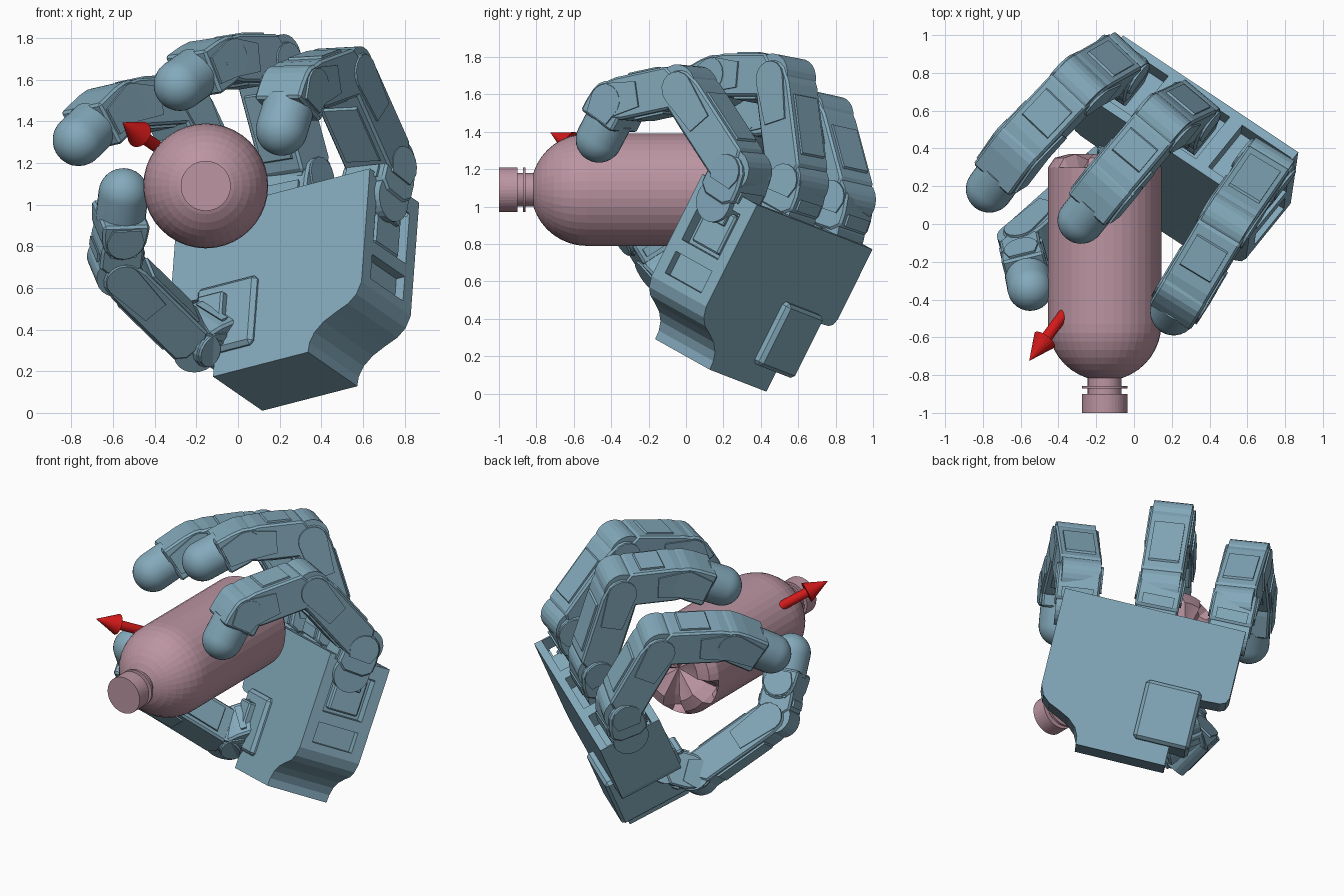
import bpy, bmesh, math
from mathutils import Vector as V, Matrix

if "Cube" in bpy.data.objects:
    bpy.data.objects.remove(bpy.data.objects["Cube"])

def material(name, rgb):
    m = bpy.data.materials.new(name)
    m.diffuse_color = (*rgb, 1)
    m.use_nodes = True
    m.node_tree.nodes["Principled BSDF"].inputs["Base Color"].default_value = m.diffuse_color
    return m

BLUE = material("blue", (0.23, 0.40, 0.50))
PINK = material("pink", (0.50, 0.30, 0.36))
RED = material("red", (0.65, 0.01, 0.01))

def finish(bm, name, mat, M=Matrix(), bevel=0.0):
    bmesh.ops.recalc_face_normals(bm, faces=bm.faces)
    me = bpy.data.meshes.new(name)
    bm.to_mesh(me)
    bm.free()
    ob = bpy.data.objects.new(name, me)
    bpy.context.collection.objects.link(ob)
    ob.matrix_world = M
    me.materials.append(mat)
    if bevel:
        b = ob.modifiers.new("bevel", 'BEVEL')
        b.width, b.segments, b.limit_method = bevel, 1, 'ANGLE'
        b.angle_limit = math.radians(50)
    return ob

def frame(o, x, y, z):
    M = Matrix((x, y, z)).transposed().to_4x4()
    M.translation = o
    return M

def prism(name, pts, z0, z1, M, bevel=0.0, mat=BLUE):
    bm = bmesh.new()
    f = bm.faces.new([bm.verts.new((x, y, z0)) for x, y in pts])
    r = bmesh.ops.extrude_face_region(bm, geom=[f])
    bmesh.ops.translate(bm, vec=(0, 0, z1 - z0),
                        verts=[v for v in r['geom'] if isinstance(v, bmesh.types.BMVert)])
    return finish(bm, name, mat, M, bevel)

def revolve(name, prof, M, n, mat, lobes=()):
    # prof: (axial, radius); rings listed in lobes get a five-lobed axial dip
    bm = bmesh.new()
    rings = []
    for i, (z, r) in enumerate(prof):
        if r == 0:
            rings.append([bm.verts.new((0, 0, z))] * n)
            continue
        ring = []
        for k in range(n):
            t = math.tau * k / n
            dip = 0.10 * max(0, -math.cos(5 * t)) if i in lobes else 0
            ring.append(bm.verts.new((r * math.cos(t), r * math.sin(t), z - dip)))
        rings.append(ring)
    for A, B in zip(rings, rings[1:]):
        for k in range(n):
            q = [A[k], A[(k + 1) % n], B[(k + 1) % n], B[k]]
            bm.faces.new(list(dict.fromkeys(q)))
    return finish(bm, name, mat, M)

def arc(cx, cy, r, a0, a1, n=8):
    return [(cx + r * math.cos(math.radians(a0 + (a1 - a0) * i / n)),
             cy + r * math.sin(math.radians(a0 + (a1 - a0) * i / n))) for i in range(n + 1)]

def along_axis(p, q):
    M = (q - p).to_track_quat('Z', 'Y').to_matrix().to_4x4()
    M.translation = p
    return M

# Hand frame: across the palm, towards the fingers, out of the palm
across = V((.814, -.542, .21)).normalized()
out = V((-.593, -.702, .395))
out = (out - across * out.dot(across)).normalized()
up = out.cross(across)
HAND = frame(V((.87, .38, 1.01)), across, up, out)

def hand_box(name, a0, a1, b0, b1, n0, n1, bevel=0.0):
    return prism(name, [(-a0, -b0), (-a1, -b0), (-a1, -b1), (-a0, -b1)], n0, n1, HAND, bevel)

# Palm shell with curved wrist cut and thumb notch
outline = [(0, 0), (1.14, 0), (1.14, .42), (1.125, .455), (1.09, .47), (.87, .48), (.85, .5),
           (.85, .92), (.29, .92), (.285, .87), (.26, .82), (.21, .775), (.14, .74),
           (.07, .71), (.025, .67), (0, .61)]
palm = prism("palm", [(-a, -b) for a, b in outline], 0, .41, HAND)

# Pockets for the finger roots and windows in the side
cutters = [hand_box("cut", c - .16, c + .16, -.1, .1, .05, .36) for c in (.17, .57, .97)]
cutters += [hand_box("cut", -.1, .07, .09, .36, .07, .34), hand_box("cut", -.1, .05, .43, .56, .07, .34)]
bpy.context.view_layer.objects.active = palm
for c in cutters:
    m = palm.modifiers.new("cut", 'BOOLEAN')
    m.operation, m.object, m.solver = 'DIFFERENCE', c, 'EXACT'
    bpy.ops.object.modifier_apply(modifier=m.name)
    bpy.data.objects.remove(c)

# Side motor and thumb motor housing
hand_box("side_motor", .02, .09, .11, .34, .10, .30, .01)
hand_box("side_motor_clip", .0, .09, .13, .19, .14, .24, .005)
hand_box("thumb_motor", .62, .97, .43, .80, -.05, .44, .02)
hand_box("thumb_motor_cap", .78, .93, .50, .78, .40, .48, .01)

def link(name, p, q, side, w=.26, d=.23, r0=.115):
    # Rounded drum at p, angular body, rounded cheek at q
    x = (q - p).normalized()
    z = (side - x * side.dot(x)).normalized()
    y = z.cross(x)
    M = frame(p, x, y, z)
    L, h = (q - p).length, d / 2
    body = [(.05, -h), (L - .07, -h)] + arc(L - .03, 0, h * .95, -65, 65, 6) + \
           [(L - .07, h), (.05, h), (.01, h * .55), (.01, -h * .55)]
    prism(name, body, -w / 2, w / 2, M, .012)
    prism(name + "_drum", arc(0, 0, r0, 0, 345, 23), -w * .46, w * .46, M)
    # cover plates on the back and on both cheeks
    for s in (-1, 1):
        prism(name + "_cover", [(.10, s * h * .8), (L - .12, s * h * .8),
              (L - .14, s * (h + .012)), (.12, s * (h + .012))], -w * .36, w * .36, M)
        z0, z1 = sorted((s * w * .45, s * (w / 2 + .01)))
        prism(name + "_cheek", arc(L - .02, 0, h * .8, -90, 90, 8) + [(L * .55, h * .6), (L * .55, -h * .6)],
              z0, z1, M)

def tip(name, j, t, side, r=.125):
    # Short distal link ending in a round fingertip
    x = (t - j).normalized()
    z = (side - x * side.dot(x)).normalized()
    M = frame(j, x, z.cross(x), z)
    L = (t - j).length
    h = .115
    prism(name + "_link", [(L - .11, -h), (L - .11, h), (.05, h)] + arc(0, 0, h * .95, 100, 260, 8) +
          [(.05, -h)], -.13, .13, M, .012)
    for s in (-1, 1):
        z0, z1 = sorted((s * .12, s * .142))
        prism(name + "_cheek", arc(0, 0, h * .8, 90, 270, 8) + [(L - .13, -h * .6), (L - .13, h * .6)], z0, z1, M)
    prof = [(-.14, 0), (-.14, r)] + [(r * math.sin(math.radians(a)), r * math.cos(math.radians(a)))
                                    for a in range(0, 90, 10)] + [(r, 0)]
    ob = revolve(name + "_pad", prof, along_axis(t, t + x), 28, BLUE)
    for o in bpy.context.selected_objects:
        o.select_set(False)
    ob.select_set(True)
    bpy.context.view_layer.objects.active = ob
    bpy.ops.object.shade_smooth_by_angle(angle=math.radians(35))

# Three fingers: root, knuckle, middle joint, end joint, fingertip centre
fingers = {
    "first_finger": [(.65, .22, 1.02), (.69, .30, 1.19), (.49, .01, 1.64), (.27, -.36, 1.56), (.21, -.465, 1.36)],
    "second_finger": [(.28, .53, .95), (.29, .60, 1.13), (.14, .53, 1.69), (-.12, .22, 1.69), (-.28, .02, 1.575)],
    "third_finger": [(-.09, .79, .86), (-.09, .85, 1.04), (-.30, .73, 1.49), (-.60, .41, 1.47), (-.765, .185, 1.31)],
}
for name, pts in fingers.items():
    p = [V(c) for c in pts]
    side = (p[2] - p[1]).cross(p[3] - p[2]).normalized()
    if side.dot(across) < 0:
        side.negate()
    link(name + "_root", p[0], p[1], across, .27, .24)
    link(name + "_proximal", p[1], p[2], side)
    link(name + "_middle", p[2], p[3], side)
    tip(name + "_tip", p[3], p[4], side)

# Thumb
t = [V(c) for c in [(-.06, .33, .42), (-.22, .20, .35), (-.59, -.13, .71), (-.55, -.34, 1.055)]]
side = (t[2] - t[1]).cross(t[3] - t[2]).normalized()
link("thumb_root", t[0], t[1], side, .25, .22)
link("thumb_middle", t[1], t[2], side, .24, .21)
elbow = t[2].lerp(t[3], .52)
link("thumb_end", t[2], elbow, side, .23, .21)
tip("thumb_tip", elbow, t[3], side, .12)

# Bottle lying along y, with domed shoulder, neck, cap and lobed base
shoulder = [(-.53 - .3 * math.cos(math.radians(a)), .3 * math.sin(math.radians(a))) for a in range(18, 91, 9)]
bottle = [(-1, 0), (-1, .12), (-.9, .12), (-.9, .09), (-.872, .09), (-.872, .12), (-.857, .12),
          (-.857, .09), (-.815, .09)] + shoulder + [(.30, .3), (.35, .265), (.37, .19), (.30, 0)]
ymap = frame(V((-.155, 0, 1.09)), V((0, 0, 1)), V((1, 0, 0)), V((0, 1, 0)))
revolve("bottle", bottle, ymap, 40, PINK, lobes=(len(bottle) - 2, len(bottle) - 3))

# Direction arrow
a, b = V((-.37, -.475, 1.265)), V((-.555, -.725, 1.395))
L = (b - a).length
revolve("arrow", [(0, 0), (0, .03), (L - .15, .03), (L - .15, .066), (L, 0)], along_axis(a, b), 20, RED)
